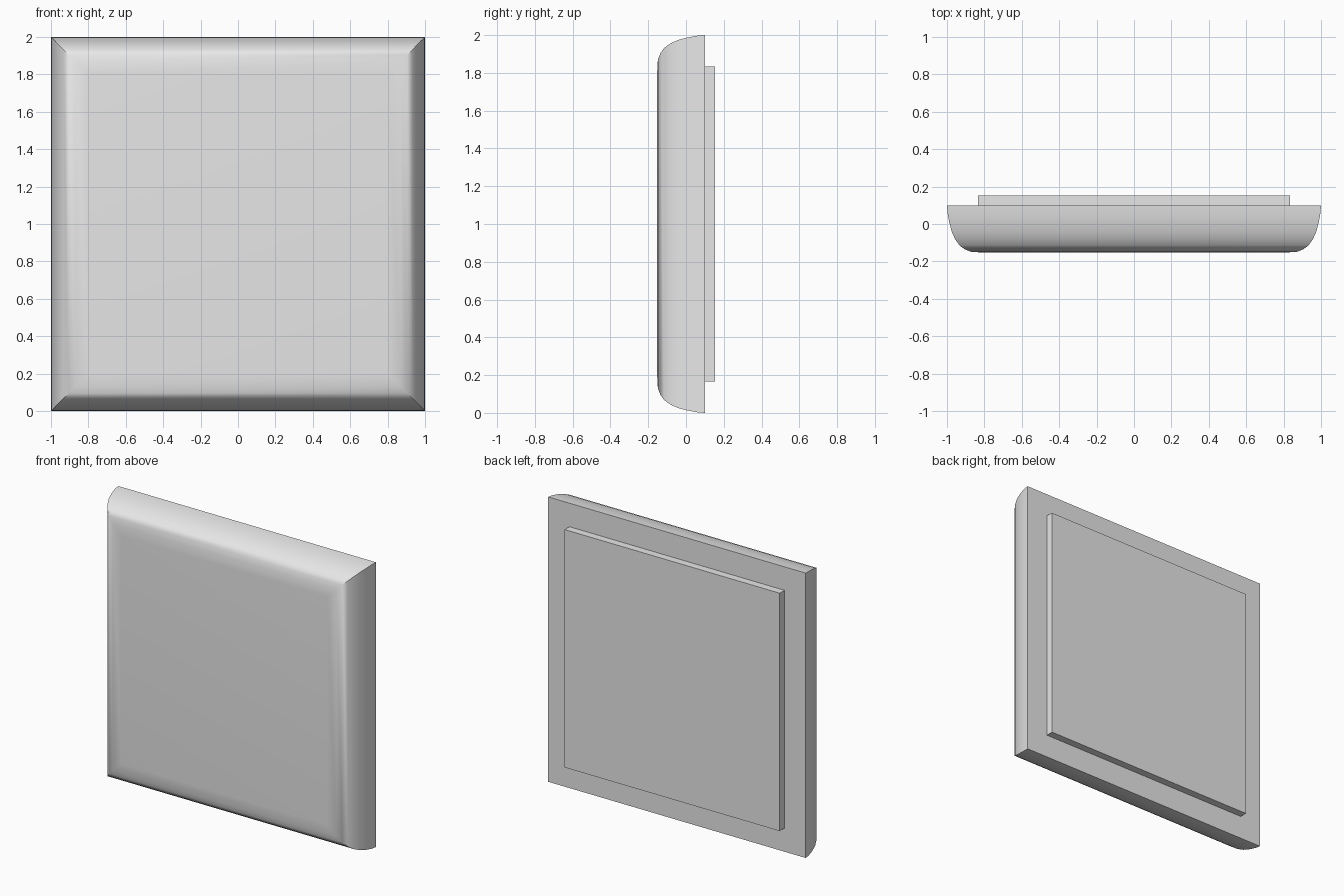
import bpy, bmesh, math

cube = bpy.data.objects.get("Cube")
if cube:
    bpy.data.objects.remove(cube, do_unlink=True)

grey = bpy.data.materials.new("plain grey")
grey.use_nodes = True
colour = (0.8, 0.8, 0.8, 1)
grey.diffuse_color = colour
grey.node_tree.nodes["Principled BSDF"].inputs["Base Color"].default_value = colour


def lofted_panel(name, profile):
    """Stack square rings given as (half width, y), capped front and back."""
    bm = bmesh.new()
    rings = [[bm.verts.new((sx * h, y, 1 + sz * h))
              for sx, sz in ((-1, -1), (1, -1), (1, 1), (-1, 1))]
             for h, y in profile]
    for a, b in zip(rings, rings[1:]):
        for i in range(4):
            j = (i + 1) % 4
            bm.faces.new((a[i], a[j], b[j], b[i]))
    bm.faces.new(rings[0])
    bm.faces.new(rings[-1])
    bmesh.ops.recalc_face_normals(bm, faces=bm.faces)
    mesh = bpy.data.meshes.new(name)
    bm.to_mesh(mesh)
    bm.free()
    mesh.materials.append(grey)
    obj = bpy.data.objects.new(name, mesh)
    bpy.context.collection.objects.link(obj)
    return obj


# Pillowed front panel with rounded, mitred edges
panel = lofted_panel("front_panel", [
    (1.0, 0.10), (0.997, 0.06), (0.988, 0.01), (0.975, -0.04),
    (0.957, -0.08), (0.933, -0.115), (0.905, -0.135),
    (0.87, -0.149), (0.80, -0.153)])

# Thin square plate on the back
lofted_panel("back_plate", [(0.835, 0.10), (0.835, 0.153)])

# Smooth the rounding, keep the mitres and rim crisp
bpy.ops.object.select_all(action="DESELECT")
panel.select_set(True)
bpy.context.view_layer.objects.active = panel
bpy.ops.object.shade_smooth_by_angle(angle=math.radians(35))
